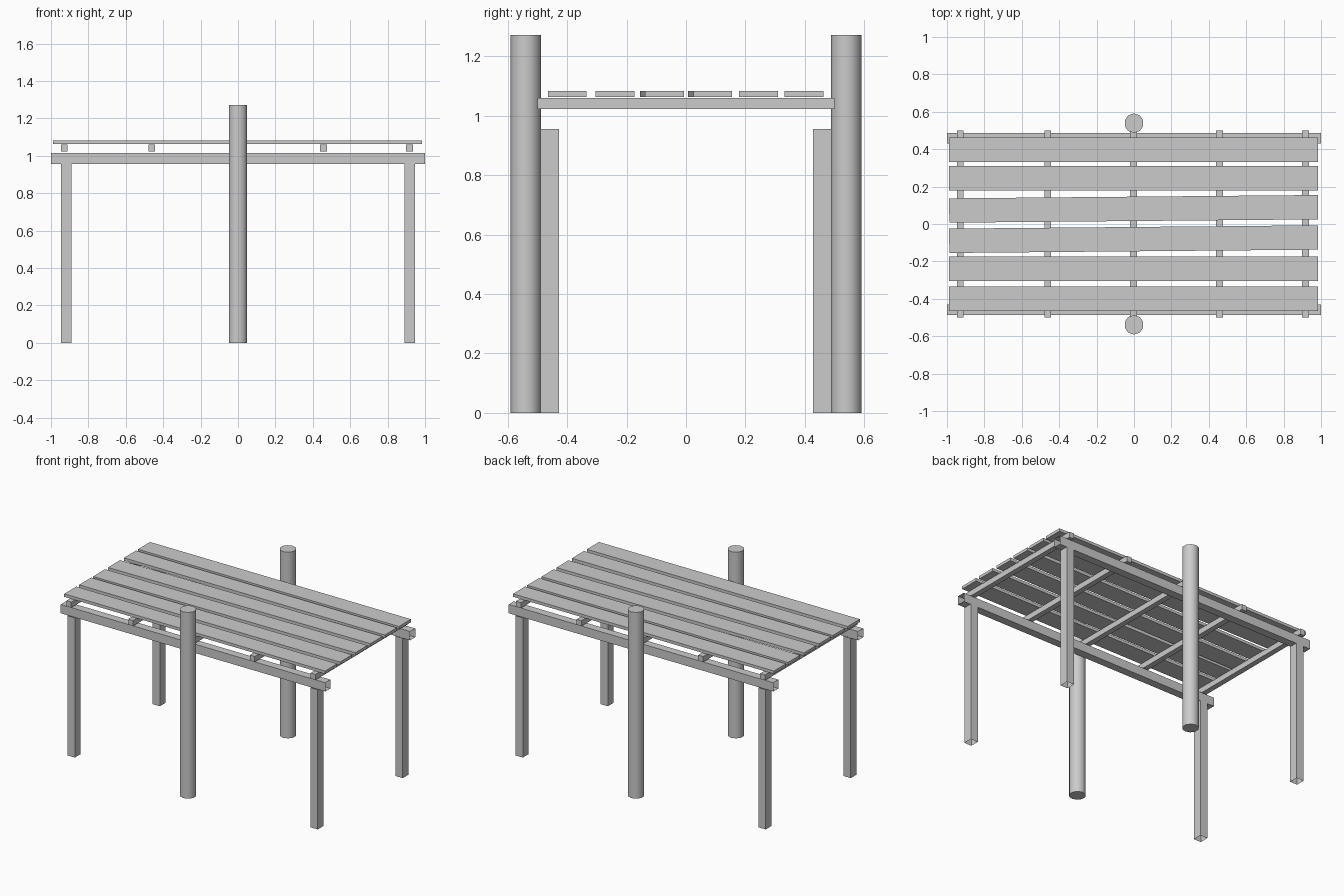
import bpy, bmesh, math

if "Cube" in bpy.data.objects:
    bpy.data.objects.remove(bpy.data.objects["Cube"])


def box(name, center, size, rot_z=0.0, open_axis=None):
    """Box part; open_axis removes the two end faces along that axis (hollow section)."""
    bm = bmesh.new()
    bmesh.ops.create_cube(bm, size=1.0)
    if open_axis is not None:
        bm.normal_update()
        ends = [f for f in bm.faces if abs(f.normal[open_axis]) > 0.9]
        bmesh.ops.delete(bm, geom=ends, context='FACES_ONLY')
    bmesh.ops.scale(bm, vec=size, verts=bm.verts)
    mesh = bpy.data.meshes.new(name)
    bm.to_mesh(mesh)
    bm.free()
    obj = bpy.data.objects.new(name, mesh)
    obj.location = center
    obj.rotation_euler.z = rot_z
    bpy.context.collection.objects.link(obj)
    return obj


for side, s in (("front", -1), ("back", 1)):
    # round upright post
    bpy.ops.mesh.primitive_cylinder_add(vertices=10, radius=0.052, depth=1.272,
                                        location=(0, s * 0.539, 0.636))
    bpy.context.object.name = side + "_post"
    bpy.ops.object.shade_smooth_by_angle(angle=math.radians(50))

    # long hollow beam, open at both ends
    box(side + "_beam", (0, s * 0.458, 0.985), (2.0, 0.055, 0.06), open_axis=0)

    # hollow legs
    for end, e in (("left", -1), ("right", 1)):
        box(f"{side}_{end}_leg", (e * 0.918, s * 0.459, 0.4775),
            (0.055, 0.062, 0.955), open_axis=2)

# cross members under the top
for i, x in enumerate((-0.929, -0.461, -0.002, 0.458, 0.917)):
    box(f"cross_member_{i + 1}", (x, 0, 1.041), (0.037, 1.0, 0.038))

# top planks, the middle two slightly askew
planks = ((-0.4, 0), (-0.239, 0), (-0.081, 0.009),
          (0.081, 0.009), (0.244, 0), (0.397, 0))
for i, (y, turn) in enumerate(planks):
    box(f"plank_{i + 1}", (-0.002, y, 1.073), (1.972, 0.13, 0.02), rot_z=turn)
